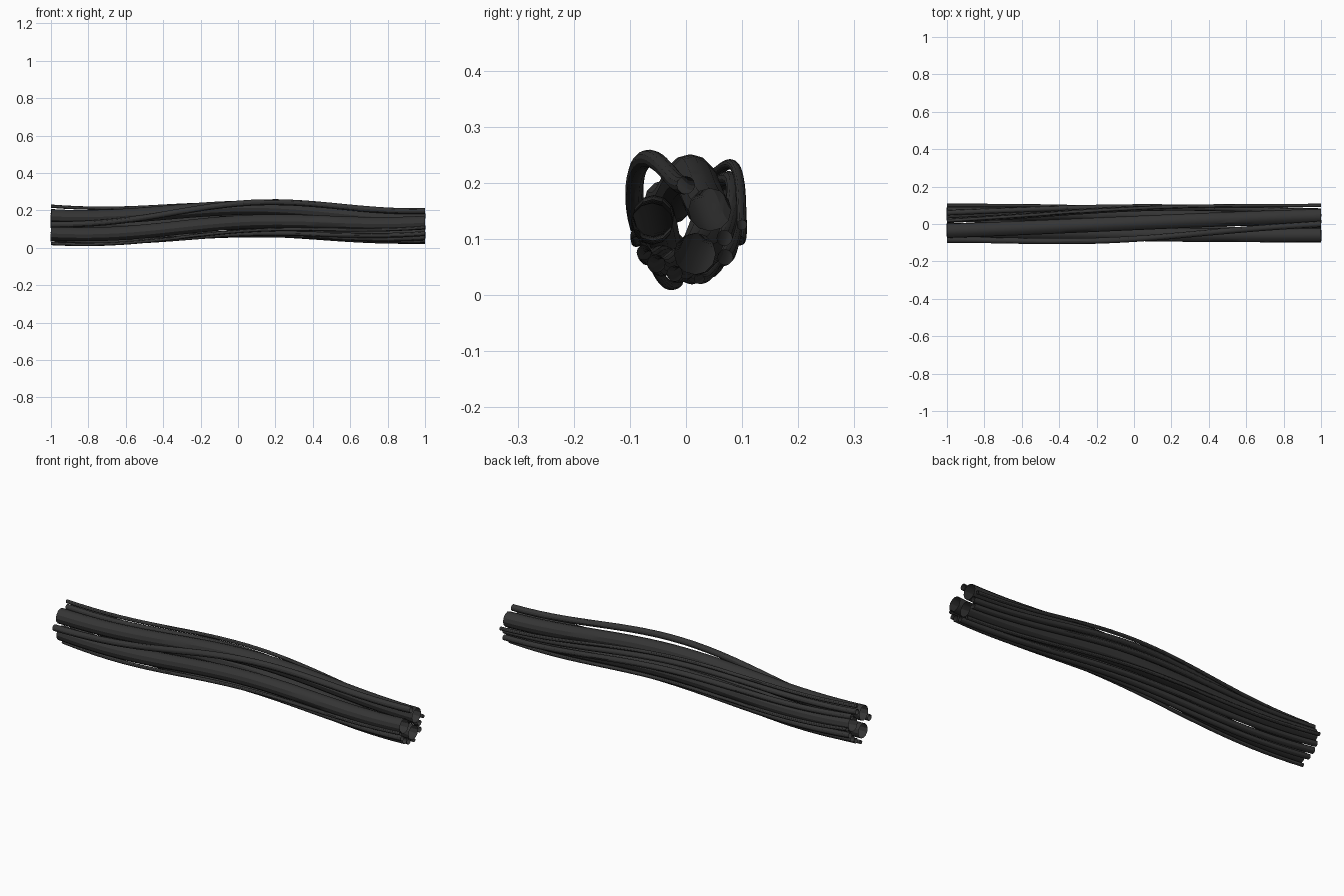
import bpy, math

if "Cube" in bpy.data.objects:
    bpy.data.objects.remove(bpy.data.objects["Cube"])

# Dark rubber colour
rubber = bpy.data.materials.new("dark_rubber")
rubber.diffuse_color = (0.035, 0.035, 0.035, 1)
rubber.use_nodes = True
rubber.node_tree.nodes["Principled BSDF"].inputs["Base Color"].default_value = rubber.diffuse_color

STEPS = 28


def centre_z(x):
    """Height of the bundle's gently waving centre line."""
    return 0.136 + 0.021 * math.cos(math.pi * (x - 0.08) / 0.83)


def strand(name, thick, angles, orbit):
    """Open tube twisting about the bundle; angles in degrees, orbit = start, middle, end."""
    curve = bpy.data.curves.new(name, 'CURVE')
    curve.dimensions = '3D'
    curve.bevel_depth = thick
    curve.bevel_resolution = 4
    curve.use_fill_caps = False
    spline = curve.splines.new('POLY')
    spline.points.add(STEPS)
    a0, a1 = angles
    r0, rm, r1 = orbit
    for i, p in enumerate(spline.points):
        t = i / STEPS
        x = 2 * t - 1
        a = math.radians(a0 + (a1 - a0) * t)
        bulge = rm - (r0 + r1) / 2
        r = r0 + (r1 - r0) * t + bulge * math.sin(math.pi * t) ** 2
        p.co = (x, r * math.cos(a), centre_z(x) + r * math.sin(a), 1)
    spline.use_smooth = True
    obj = bpy.data.objects.new(name, curve)
    bpy.context.collection.objects.link(obj)
    curve.materials.append(rubber)
    bpy.ops.object.select_all(action='DESELECT')
    obj.select_set(True)
    bpy.context.view_layer.objects.active = obj
    bpy.ops.object.convert(target='MESH')
    bpy.ops.object.shade_smooth_by_angle()


# Three heavy cables
strand("heavy_cable_top", 0.038, (130, 40), (0.057, 0.057, 0.056))
strand("heavy_cable_front", 0.037, (238, 163), (0.056, 0.058, 0.062))
strand("heavy_cable_back", 0.037, (20, -70), (0.056, 0.055, 0.045))

# Medium wires in the grooves between them
strand("medium_wire_front", 0.016, (180, 90), (0.085, 0.113, 0.08))
strand("medium_wire_back", 0.014, (75, -12), (0.072, 0.095, 0.07))
strand("medium_wire_low_front", 0.016, (315, 228), (0.08, 0.085, 0.08))
strand("medium_wire_low_back", 0.014, (45, -35), (0.085, 0.092, 0.085))
strand("medium_wire_bottom", 0.013, (290, 208), (0.082, 0.09, 0.085))
strand("medium_wire_under", 0.014, (-22, -105), (0.082, 0.09, 0.08))

# Thin wires around the outside
strand("thin_wire_top", 0.009, (80, 5), (0.1, 0.113, 0.1))
strand("thin_wire_back", 0.009, (5, -75), (0.1, 0.1, 0.09))
strand("thin_wire_bottom", 0.009, (262, 185), (0.102, 0.1, 0.09))
